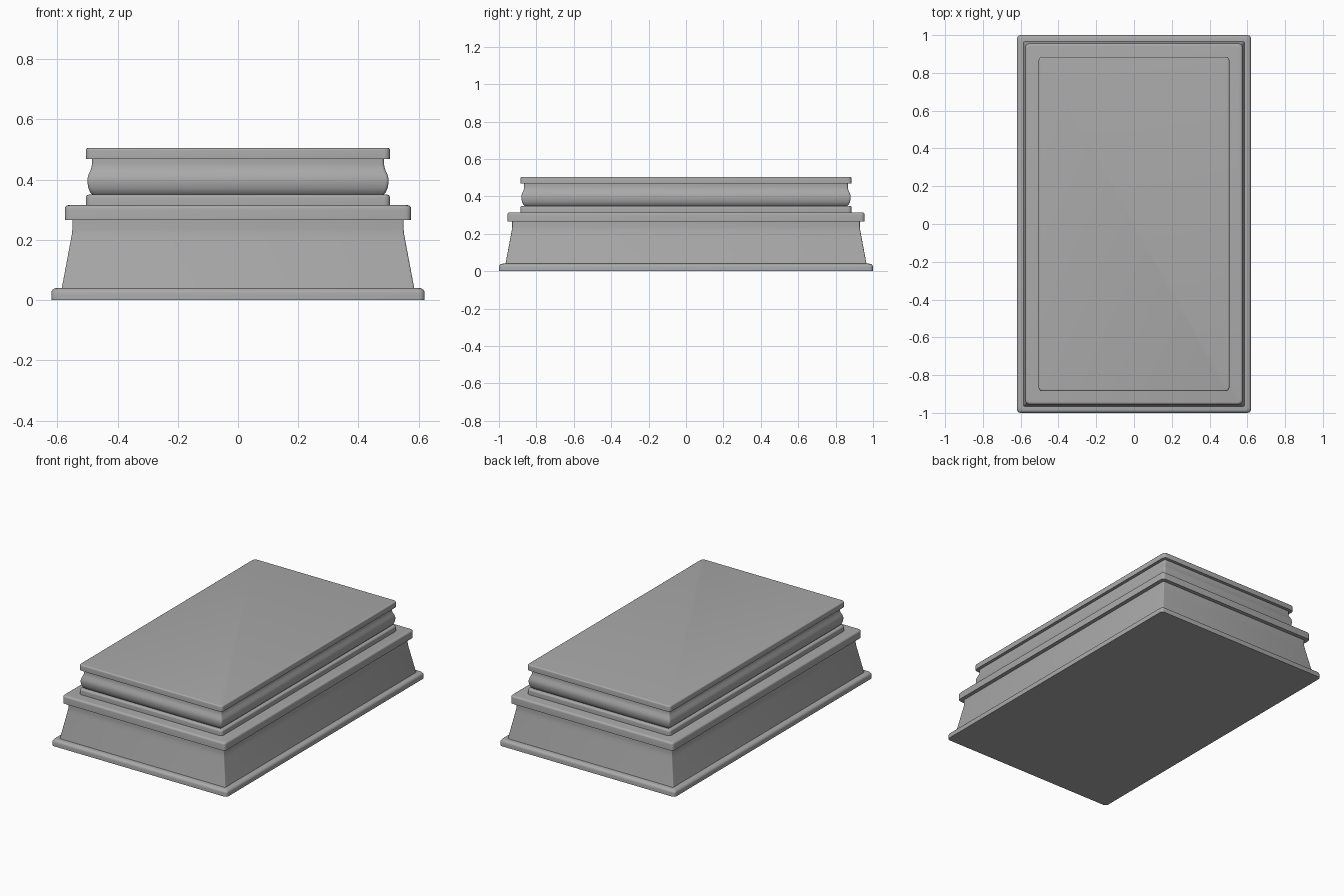
import bpy, bmesh, math

if "Cube" in bpy.data.objects:
    bpy.data.objects.remove(bpy.data.objects["Cube"])

stone = bpy.data.materials.new("grey stone")
stone.diffuse_color = (0.4, 0.4, 0.4, 1)
stone.use_nodes = True
stone.node_tree.nodes["Principled BSDF"].inputs["Base Color"].default_value = stone.diffuse_color
DEPTH_EXTRA = 0.38   # every tier is this much deeper (half size) than wide


def ring(bm, hx, z, r):
    """Rounded rectangle of half width hx at height z."""
    hy = hx + DEPTH_EXTRA
    out = []
    for k, (sx, sy) in enumerate(((1, 1), (-1, 1), (-1, -1), (1, -1))):
        for i in range(5):
            a = math.pi / 2 * (k + i / 4)
            out.append(bm.verts.new((sx * (hx - r) + r * math.cos(a),
                                     sy * (hy - r) + r * math.sin(a), z)))
    return out


def tier(name, profile, r):
    """Loft a (half width, z) profile round the rectangular plan."""
    bm = bmesh.new()
    rings = [ring(bm, hx, z, r) for hx, z in profile]
    for a, b in zip(rings, rings[1:]):
        n = len(a)
        for i in range(n):
            j = (i + 1) % n
            bm.faces.new((a[i], a[j], b[j], b[i]))
    bm.faces.new(rings[0][::-1])
    bm.faces.new(rings[-1])
    me = bpy.data.meshes.new(name)
    bm.to_mesh(me)
    bm.free()
    me.materials.append(stone)
    ob = bpy.data.objects.new(name, me)
    bpy.context.collection.objects.link(ob)
    bpy.context.view_layer.objects.active = ob
    ob.select_set(True)
    bpy.ops.object.shade_smooth_by_angle(angle=math.radians(35))
    ob.select_set(False)


def slab(name, hx, z0, z1, bevel):
    """Flat slab with a rounded upper edge."""
    edge = [(hx - bevel * (1 - math.cos(t)), z1 - bevel * (1 - math.sin(t)))
            for t in (math.pi / 8 * i for i in range(5))]
    tier(name, [(hx, z0)] + edge, 0.02)


# Foot, collar, step and top slabs
slab("foot_slab", 0.62, 0.0, 0.04, 0.018)
slab("collar_slab", 0.575, 0.265, 0.315, 0.012)
slab("step_slab", 0.505, 0.315, 0.35, 0.01)
slab("top_slab", 0.505, 0.468, 0.505, 0.008)

# Flared lower body
tier("flared_body", [(0.585, 0.04), (0.57, 0.12), (0.555, 0.2),
                     (0.551, 0.222), (0.55, 0.235), (0.55, 0.265)], 0.006)

# Bulging moulding with a straight neck
tier("bulged_moulding", [(0.483, 0.35), (0.491, 0.358), (0.497, 0.372),
                         (0.5, 0.39), (0.5, 0.402), (0.497, 0.415),
                         (0.49, 0.43), (0.486, 0.442), (0.485, 0.455),
                         (0.485, 0.468)], 0.01)
